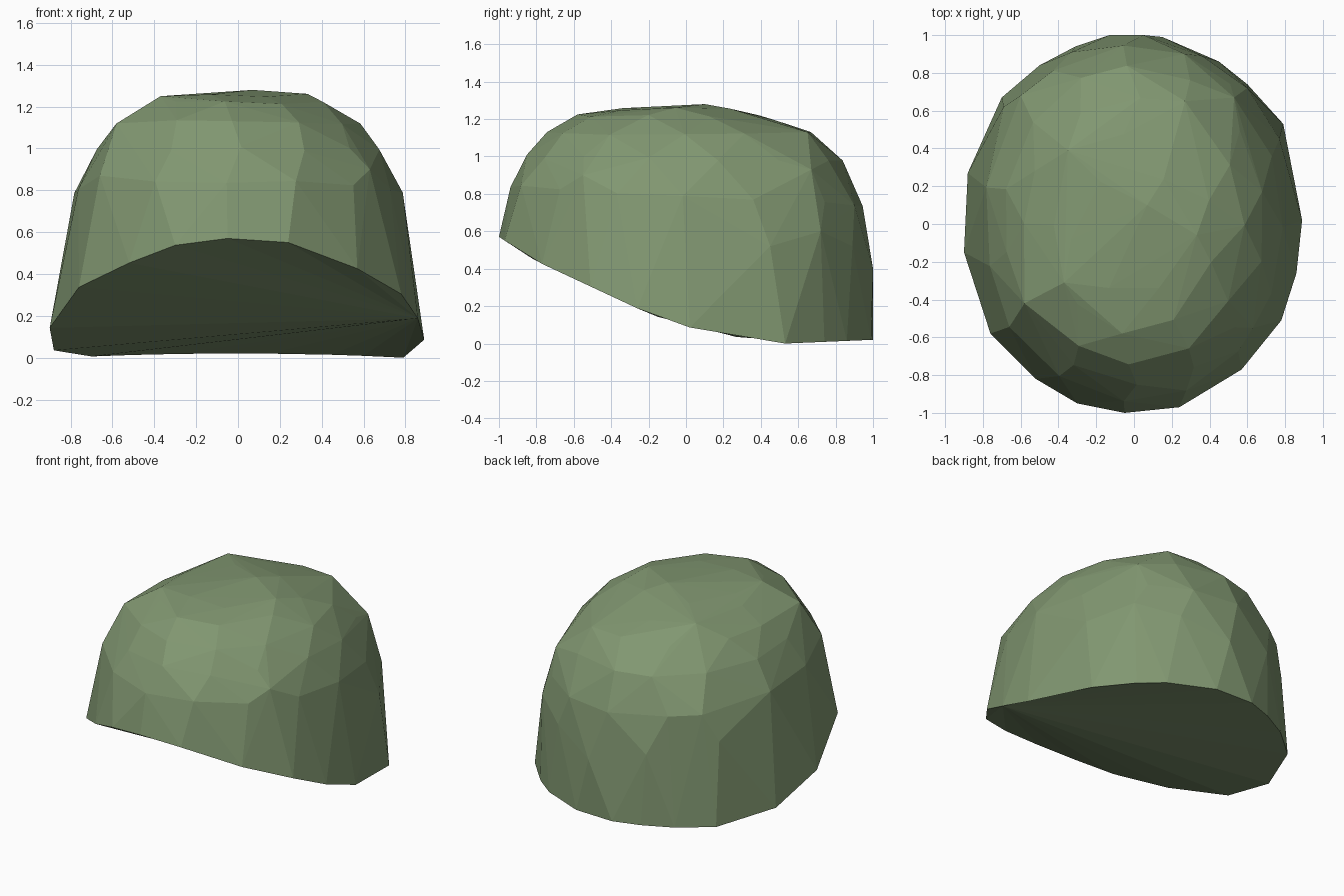
import bpy
import bmesh
import math
import random
from mathutils import Vector

# Remove the default object
default_cube = bpy.data.objects.get("Cube")
if default_cube:
    bpy.data.objects.remove(default_cube, do_unlink=True)

random.seed(4)

# Plan outline of the rim, and the rim height along its length
RIM_OUTLINE = [
    (.86, -.26), (.89, .02), (.79, .53), (.6, .74), (.45, .86),
    (.15, .99), (-.13, 1), (-.31, .94), (-.5, .84), (-.7, .67),
    (-.88, .27), (-.9, -.15), (-.76, -.58), (-.52, -.82), (-.3, -.95),
    (-.05, -1), (.24, -.97), (.57, -.77), (.78, -.51),
]
RIM_HEIGHT = [(-1, .57), (-.8, .44), (-.2, .16), (0, .09),
              (.27, .035), (.53, 0), (1, .02)]

# Points on the upright back wall
BACK_WALL = [(-.69, .62, .58), (-.33, .91, .5), (.05, 1, .4),
             (.36, .89, .52), (.6, .72, .6), (.77, .45, .52)]

# Fuller corners that break the even oval of the dome
CORNERS = [(-.66, -.545, .87), (-.58, -.42, 1.12), (-.37, -.31, 1.25),
           (.63, -.55, .9), (.53, .67, .93), (.27, .65, 1.13),
           (-.35, .39, 1.22), (-.6, .68, .76)]

# Dome levels: height, rise at the front, half width, front, back, points
DOME_LEVELS = [
    (.79, .05, .79, -.935, .95, 15),
    (.99, .01, .685, -.84, .84, 14),
    (1.125, 0, .585, -.74, .67, 12),
    (1.21, .01, .42, -.58, .48, 9),
    (1.255, 0, .33, -.36, .27, 6),
]


def rim_height(y):
    """Interpolate the slanted rim height at a given depth."""
    for (y_start, z_start), (y_end, z_end) in zip(RIM_HEIGHT, RIM_HEIGHT[1:]):
        if y <= y_end:
            blend = (y - y_start) / (y_end - y_start)
            return z_start + blend * (z_end - z_start)
    return RIM_HEIGHT[-1][1]


def dome_level(height, rise, half_width, front, back, count, phase):
    """Return a slightly irregular oval ring of points."""
    middle, half_depth = (front + back) / 2, (back - front) / 2
    points = []
    for i in range(count):
        angle = math.tau * (i + phase + random.uniform(-.12, .12)) / count
        spread = random.uniform(.995, 1.015)
        points.append(Vector((
            half_width * spread * math.cos(angle),
            middle + half_depth * spread * math.sin(angle),
            height - rise * math.sin(angle) + random.uniform(-.01, .01))))
    return points


# Gather the rim, the back wall, the dome and the crown
bm = bmesh.new()
rim = [bm.verts.new((x, y, rim_height(y))) for x, y in RIM_OUTLINE]
points = [Vector(p) for p in BACK_WALL + CORNERS]
for index, level in enumerate(DOME_LEVELS):
    points += dome_level(*level, phase=index % 2 / 2)
points.append(Vector((.07, .1, 1.28)))
for point in points:
    bm.verts.new(point)

# Wrap the points in a closed faceted shell
hull = bmesh.ops.convex_hull(bm, input=bm.verts)
unused = {v for v in hull["geom_interior"] + hull["geom_unused"]
          if isinstance(v, bmesh.types.BMVert)}
rim = [v for v in rim if v not in unused]
bmesh.ops.delete(bm, geom=list(unused), context="VERTS")
bmesh.ops.recalc_face_normals(bm, faces=bm.faces)

# Close the underside with a fan from one side of the rim
underside = [f for f in bm.faces
             if f.normal.z < -.3 and set(rim).issuperset(f.verts)]
bmesh.ops.delete(bm, geom=underside, context="FACES")
for start, end in zip(rim[1:], rim[2:]):
    bm.faces.new((rim[0], end, start))
for face in bm.faces:
    face.smooth = False

mesh = bpy.data.meshes.new("domed_shell")
bm.to_mesh(mesh)
bm.free()
shell = bpy.data.objects.new("domed_shell", mesh)
bpy.context.collection.objects.link(shell)

# Single muted green colour
green = bpy.data.materials.new("sage_green")
green.use_nodes = True
colour = (.22, .31, .165, 1)
green.diffuse_color = colour
shader = next(n for n in green.node_tree.nodes if n.type == "BSDF_PRINCIPLED")
shader.inputs["Base Color"].default_value = colour
mesh.materials.append(green)
